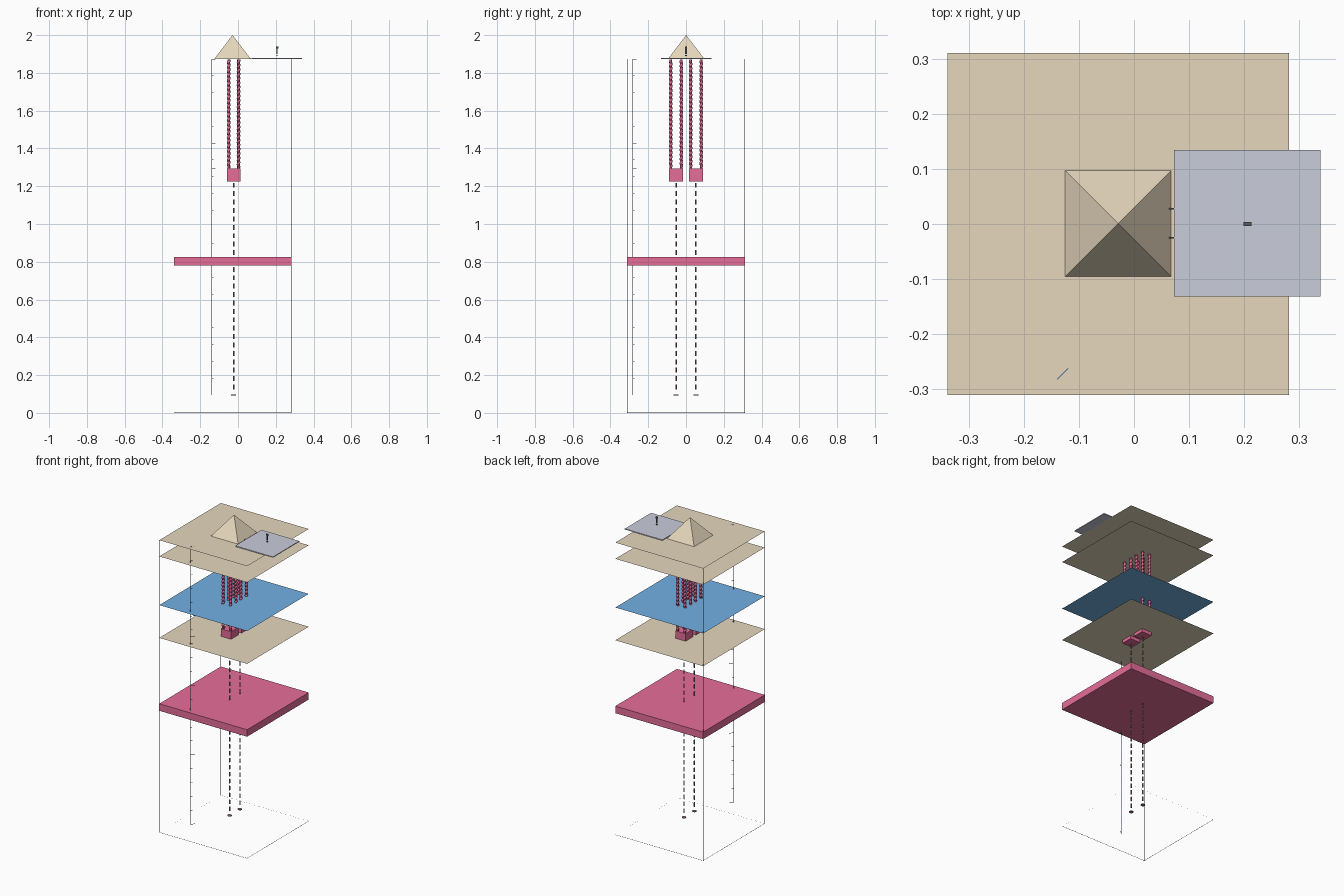
import bpy, bmesh, math
from mathutils import Matrix, Vector

old = bpy.data.objects.get("Cube")
if old:
    bpy.data.objects.remove(old)


def material(name, srgb):
    rgb = [((c + 0.055) / 1.055) ** 2.4 for c in srgb]
    m = bpy.data.materials.new(name)
    m.use_nodes = True
    m.diffuse_color = (*rgb, 1)
    m.node_tree.nodes["Principled BSDF"].inputs["Base Color"].default_value = (*rgb, 1)
    return m


SAND = material("sand", (0.90, 0.845, 0.74))
ROSE = material("rose", (0.90, 0.43, 0.60))
WATER = material("water blue", (0.45, 0.69, 0.89))
STONE = material("pale grey", (0.79, 0.80, 0.86))
CORE = material("deep rose", (0.62, 0.26, 0.40))
LINE = material("dark grey", (0.36, 0.35, 0.35))
DASH = material("warm brown", (0.58, 0.48, 0.45))
RULE = material("steel blue", (0.33, 0.49, 0.63))


def finish(name, bm, mat, smooth=False):
    mesh = bpy.data.meshes.new(name)
    bm.to_mesh(mesh)
    bm.free()
    mesh.materials.append(mat)
    if smooth:
        mesh.shade_smooth()
        mesh.set_sharp_from_angle(angle=math.radians(40))
    ob = bpy.data.objects.new(name, mesh)
    bpy.context.collection.objects.link(ob)
    return ob


def add_box(bm, lo, hi):
    lo, hi = Vector(lo), Vector(hi)
    place = Matrix.Translation((lo + hi) / 2) @ Matrix.Diagonal((*(hi - lo), 1))
    bmesh.ops.create_cube(bm, size=1, matrix=place)


def box(name, lo, hi, mat):
    bm = bmesh.new()
    add_box(bm, lo, hi)
    return finish(name, bm, mat)


def add_rod(bm, x, y, z0, z1, r, sides=16):
    bmesh.ops.create_cone(bm, cap_ends=True, segments=sides, radius1=r, radius2=r,
                          depth=z1 - z0, matrix=Matrix.Translation((x, y, (z0 + z1) / 2)))


def add_sheet(bm, corners):
    bm.faces.new([bm.verts.new(p) for p in corners])


X0, X1, Y0, Y1 = -0.340, 0.283, -0.312, 0.312
GROUND = 1.873
CX, CY = -0.029, 0.001

# Flat ground layers
layers = [("ground_layer", GROUND, SAND), ("upper_layer", 1.769, SAND),
          ("water_layer", 1.457, WATER), ("chamber_layer", 1.247, SAND)]
for name, z, mat in layers:
    bm = bmesh.new()
    add_sheet(bm, ((X0, Y0, z), (X1, Y0, z), (X1, Y1, z), (X0, Y1, z)))
    finish(name, bm, mat)

# Thick lower slab
box("lower_slab", (X0, Y0, 0.780), (X1, Y1, 0.825), ROSE)

# Pyramid
bm = bmesh.new()
bmesh.ops.create_cone(bm, cap_ends=True, segments=4, radius1=0.0965 * math.sqrt(2),
                      radius2=0, depth=0.126,
                      matrix=Matrix.Translation((CX, CY, 1.937))
                      @ Matrix.Rotation(math.pi / 4, 4, "Z"))
finish("pyramid", bm, SAND)

# Side plate with its links and upright marker
box("side_plate", (0.073, -0.132, 1.874), (0.340, 0.135, 1.879), STONE)
bm = bmesh.new()
for y in (-0.025, 0.028):
    add_box(bm, (0.064, y - 0.0015, 1.875), (0.076, y + 0.0015, 1.879))
finish("plate_links", bm, LINE)
bm = bmesh.new()
add_box(bm, (0.204, -0.004, 1.889), (0.210, 0.004, 1.895))
add_box(bm, (0.204, -0.004, 1.901), (0.210, 0.004, 1.930))
add_box(bm, (0.200, -0.004, 1.930), (0.214, 0.004, 1.940))
finish("plate_marker", bm, LINE)

# One shaft: a core and the coil around it, shared by all shafts
SHAFT_BOTTOM = 1.295
TURNS, STEPS, RING = 24, 16, 14
bm = bmesh.new()
add_rod(bm, 0, 0, SHAFT_BOTTOM, GROUND - 0.001, 0.0072)
core = finish("shaft_core", bm, CORE, True)
bm = bmesh.new()
previous = None
for i in range(TURNS * STEPS + 1):
    a = math.tau * i / STEPS
    z = SHAFT_BOTTOM + 0.008 + (GROUND - SHAFT_BOTTOM - 0.016) * i / (TURNS * STEPS)
    ring = []
    for k in range(RING):
        b = math.tau * k / RING
        r = 0.0068 + 0.003 * math.cos(b)
        ring.append(bm.verts.new((r * math.cos(a), r * math.sin(a), z + 0.007 * math.sin(b))))
    if previous:
        for k in range(RING):
            n = (k + 1) % RING
            bm.faces.new((previous[k], ring[k], ring[n], previous[n]))
    else:
        bm.faces.new(ring[::-1])
    previous = ring
bm.faces.new(previous)
bmesh.ops.recalc_face_normals(bm, faces=bm.faces)
coil = finish("shaft_coil", bm, ROSE, True)

# Eight shafts in two groups of four
spots = [(x, side * 0.0525 + dy) for side in (-1, 1)
         for x in (-0.049, 0.003) for dy in (-0.028, 0.028)]
for part in (core, coil):
    for i, (x, y) in enumerate(spots):
        ob = part
        if i:
            ob = part.copy()
            bpy.context.collection.objects.link(ob)
        ob.location = (x, y, 0)

# Paired chambers, each with a dashed drop line ending in a small disc
DX = -0.023
for side, yc in (("front", -0.0525), ("back", 0.0525)):
    box(side + "_chamber", (DX - 0.0365, yc - 0.0365, 1.226),
        (DX + 0.0365, yc + 0.0365, SHAFT_BOTTOM), ROSE)
    bm = bmesh.new()
    z = 1.218
    while z > 0.12:
        add_rod(bm, DX, yc, z - 0.026, z, 0.004)
        z -= 0.0445
    finish(side + "_drop_line", bm, DASH, True)
    bm = bmesh.new()
    add_rod(bm, DX, yc, 0.093, 0.097, 0.013)
    finish(side + "_end_disc", bm, DASH, True)

# Corner uprights: one square, two diagonal ribbons
W = 0.0012
bm = bmesh.new()
add_box(bm, (X0, Y0, 0), (X0 + W, Y0 + W, GROUND))
for x in (X0, X1 - W):
    add_sheet(bm, ((x, Y1 - W, 0), (x + W, Y1, 0), (x + W, Y1, GROUND), (x, Y1 - W, GROUND)))
finish("corner_uprights", bm, LINE)

# Base outline of slightly tilted strips
bm = bmesh.new()
for y, d in ((Y0, W), (Y1, -W)):
    add_sheet(bm, ((X0, y, 0), (X1, y, 0), (X1, y + d, W), (X0, y + d, W)))
for x, d in ((X0, W), (X1, -W)):
    add_sheet(bm, ((x, Y0, 0), (x, Y1, 0), (x + d, Y1, W), (x + d, Y0, W)))
finish("base_outline", bm, LINE)

# Depth ruler with diagonal ticks
BOTTOM = 0.095
T = 0.001
bm = bmesh.new()
add_box(bm, (-T, -T, BOTTOM), (T, T, GROUND))
ticks = [(BOTTOM + (GROUND - BOTTOM) * i / 20, 0.012 if i % 5 else 0.028) for i in range(21)]
for z, length in ticks + [(SHAFT_BOTTOM, 0.028)]:
    add_box(bm, (0, -T, z - T), (length, T, z + T))
ruler = finish("depth_ruler", bm, RULE)
ruler.location = (-0.14, -0.283, 0)
ruler.rotation_euler.z = math.pi / 4
